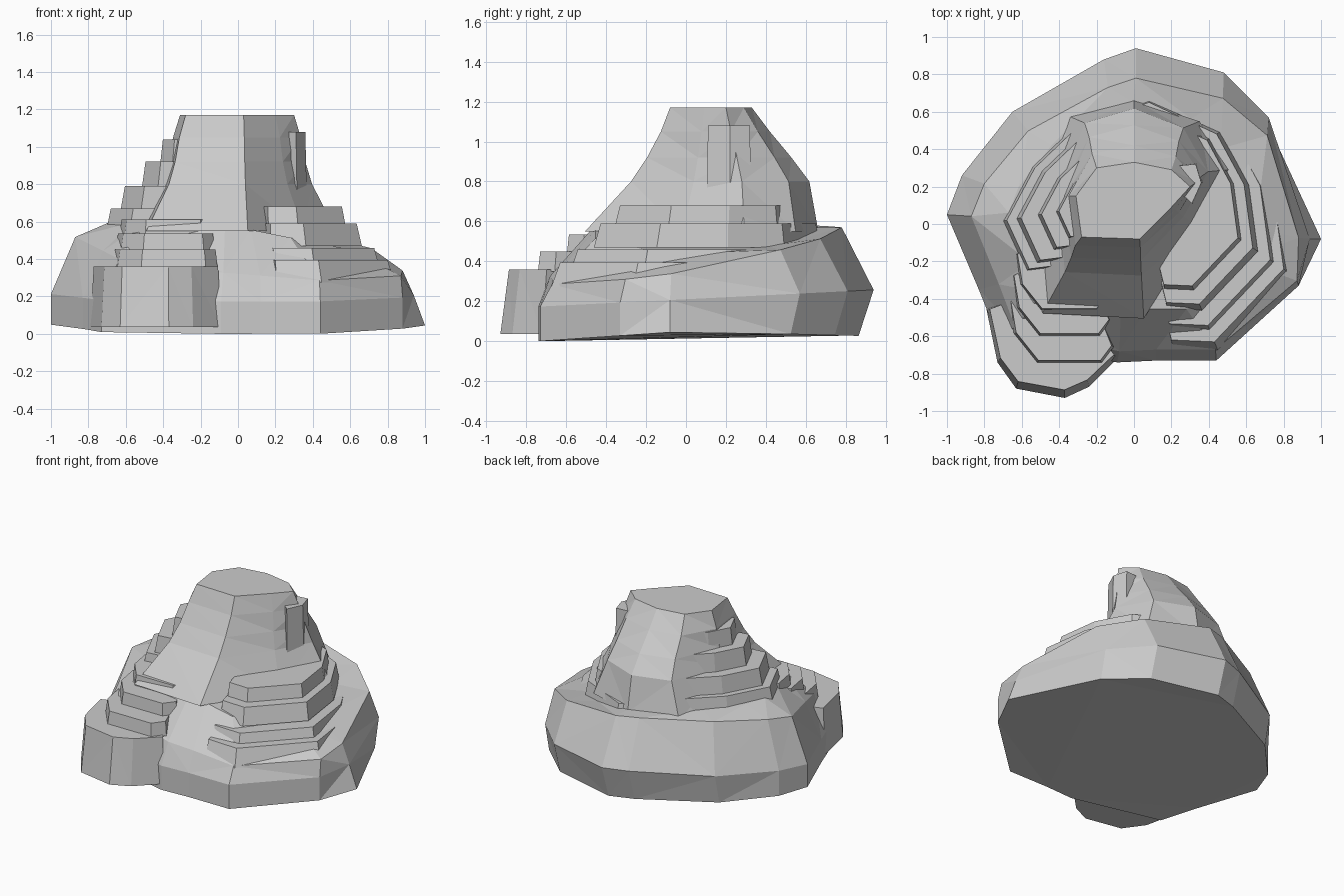
import bpy, bmesh

if "Cube" in bpy.data.objects:
    bpy.data.objects.remove(bpy.data.objects["Cube"])


def loft(name, rings):
    """Closed faceted solid through matching rings of points."""
    bm = bmesh.new()
    loops = [[bm.verts.new(p) for p in ring] for ring in rings]
    n = len(loops[0])
    for a, b in zip(loops, loops[1:]):
        for i in range(n):
            j = (i + 1) % n
            bm.faces.new((a[i], a[j], b[j], b[i]))
    bm.faces.new(loops[0][::-1])
    bm.faces.new(loops[-1])
    bmesh.ops.triangulate(bm, faces=bm.faces[:])
    bmesh.ops.recalc_face_normals(bm, faces=bm.faces[:])
    mesh = bpy.data.meshes.new(name)
    bm.to_mesh(mesh)
    bm.free()
    obj = bpy.data.objects.new(name, mesh)
    bpy.context.collection.objects.link(obj)
    return obj


def scaled(outline, centre, sx, sy, z, back=None):
    """Outline scaled about a centre and laid at height z; back is the y scale behind it."""
    cx, cy = centre
    back = back or sy
    return [(cx + (x - cx) * sx, cy + (y - cy) * (back if y > cy else sy), z) for x, y in outline]


def ledges(name, outline, centre, thick, steps):
    """Stack of steps, each the same outline resized (and moved in y)."""
    made = []
    for i, (size, shift, top) in enumerate(steps):
        moved = [(x, y + shift) for x, y in outline]
        c = (centre[0], centre[1] + shift)
        made.append(loft(f"{name}_{i + 1}", [scaled(moved, c, size * 1.05, size * 1.05, top - thick),
                                             scaled(moved, c, size, size, top)]))
    return made


# Broad base: every ring follows one irregular outline
outline = [(.12, -.73), (.44, -.73), (.88, -.33), (1, -.08), (.72, .57), (.48, .81),
           (.01, .94), (-.16, .88), (-.65, .6), (-.92, .26), (-1, .05), (-.83, -.35),
           (-.73, -.6), (-.09, -.74)]
foot = [(x, y * (.92 if y > .3 else 1), .05 - (.025 * y if y > 0 else -.068 * y))
        for x, y in outline]
belly = [(min(x, .94), y, .21 + .05 * y) for x, y in outline]
shoulder = [(min(x * .99, .88) if x > 0 else x * .87, y * (.83 if y > 0 else .92),
             .43 + .15 * y - .08 * x) for x, y in outline]
slope = [(x, y, z - .15 * x * (x > 0) - .05 * x) for x, y, z in
         scaled(outline, (-.03, .08), .66, .66, .57)]
body = loft("rock_outcrop", [foot, belly, shoulder, slope])

# Central peak with a flat summit
top = [(.03, -.08), (.2, .09), (.3, .2), (.2, .29), (0, .33), (-.2, .3), (-.31, .15), (-.28, -.07)]
mid = (0, .15)
parts = [loft("peak", [scaled(top, mid, 1.75, 2.85, .55, 2.85),
                       scaled(top, mid, 1.32, 1.85, .8, 2.6),
                       scaled(top, mid, 1.2, 1.5, .92, 2.1),
                       scaled(top, mid, 1.12, 1.2, 1.05, 1.5),
                       scaled(top, mid, 1, 1, 1.17)])]

# Front left lobe and the stairs that climb from it
lobe = [(-.09, -.72), (-.24, -.87), (-.37, -.93), (-.63, -.88), (-.73, -.74), (-.79, -.45), (-.4, -.3)]
parts.append(loft("front_lobe", [scaled(lobe, (-.42, -.5), 1, 1, .035),
                                 scaled(lobe, (-.42, -.5), .95, .9, .36)]))
stair = [(-.12, -.65), (-.18, -.73), (-.51, -.73), (-.63, -.58), (-.66, -.4), (-.3, -.2)]
parts += ledges("lobe_step", stair, (-.35, -.5), .1,
                [(1, 0, .45), (.94, .13, .535), (.88, .25, .61)])

# Terraces wrapping round the right side and back
right = [(.2, -.62), (.43, -.63), (.8, -.24), (.74, .2), (.55, .55), (.08, .77), (-.12, .7), (0, .2)]
parts += ledges("right_step", right, (.08, .25), .12,
                [(1, 0, .395), (.9, 0, .46), (.77, 0, .59), (.66, 0, .68)])

# Ledges climbing the upper left, ending in small steps beside the summit
left = [(-.68, .02), (-.56, -.24), (-.4, -.22), (-.1, 0), (-.15, .54), (-.28, .54), (-.53, .3)]
parts += ledges("left_step", left, (-.1, .12), .14,
                [(1, 0, .67), (.87, 0, .79), (.68, 0, .92), (.52, 0, 1.04)])

# Upright slab on the right of the peak
slab = [(.31, .11), (.36, .22), (.33, .32), (.1, .3)]
parts += ledges("peak_slab", slab, (.2, .2), .35, [(1, 0, 1.08)])

# Merge everything into one faceted rock
for part in parts:
    part.hide_render = True
    mod = body.modifiers.new(part.name, 'BOOLEAN')
    mod.operation = 'UNION'
    mod.solver = 'EXACT'
    mod.object = part
bpy.context.view_layer.update()
merged = bpy.data.meshes.new_from_object(body.evaluated_get(bpy.context.evaluated_depsgraph_get()))
body.modifiers.clear()
body.data = merged
for part in parts:
    bpy.data.objects.remove(part)
